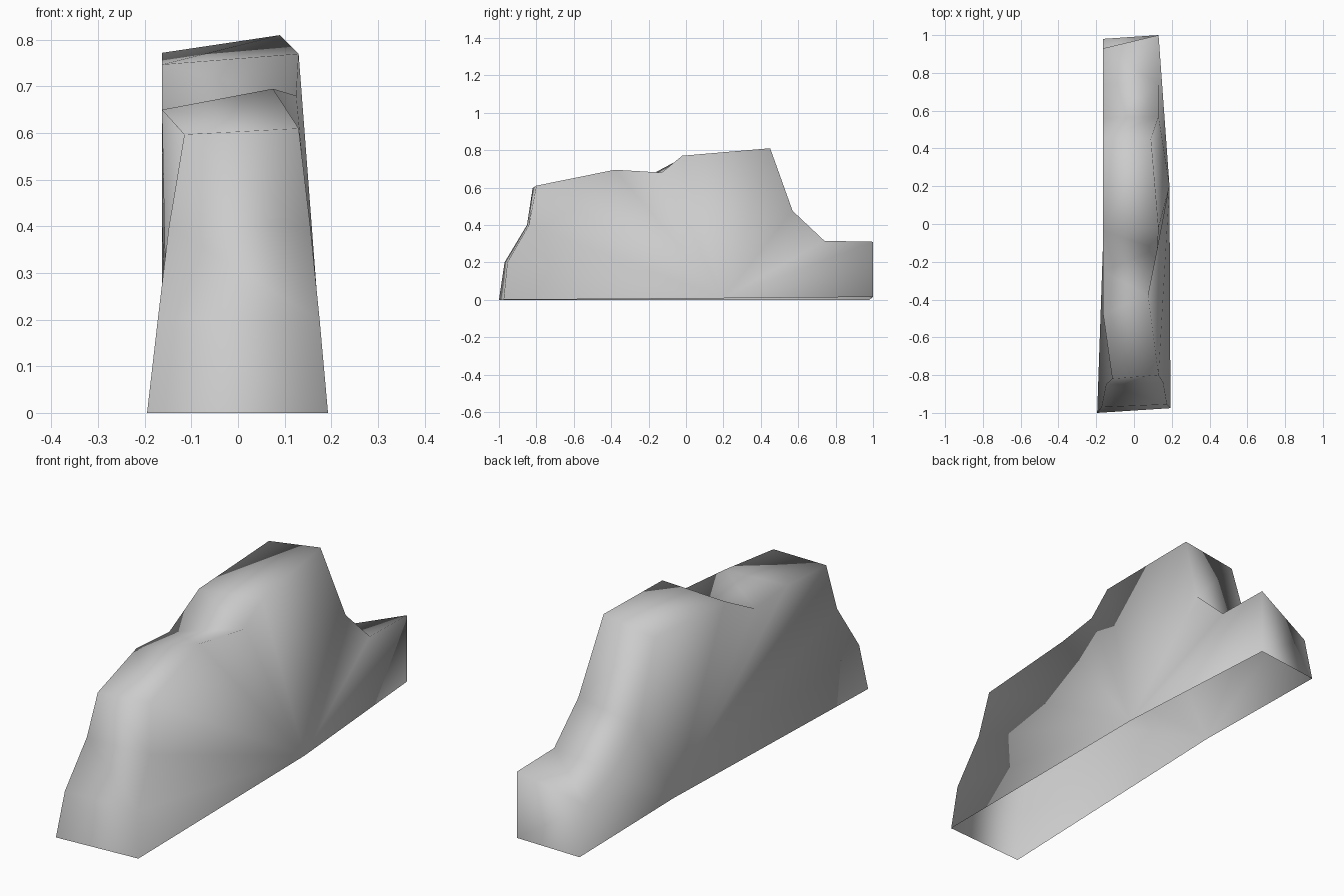
import bpy
import bmesh

default_cube = bpy.data.objects.get("Cube")
if default_cube:
    bpy.data.objects.remove(default_cube, do_unlink=True)


def make_material(name, colour):
    material = bpy.data.materials.new(name)
    material.use_nodes = True
    material.diffuse_color = colour
    for node in material.node_tree.nodes:
        if node.type == "BSDF_PRINCIPLED":
            node.inputs["Base Color"].default_value = colour
            node.inputs["Roughness"].default_value = 0.9
    return material


# Outline of each flank, from the front foot over the crest to the back foot
left_outline = [
    (0.193, -0.975, 0), (0.175, -0.955, 0.2), (0.155, -0.84, 0.4),
    (0.13, -0.8, 0.61), (0.075, -0.38, 0.695), (0.125, -0.13, 0.68),
    (0.13, -0.02, 0.77), (0.09, 0.45, 0.81), (0.13, 0.57, 0.475),
    (0.13, 0.74, 0.315), (0.13, 1, 0.31), (0.13, 1, 0.015),
]
right_outline = [
    (-0.195, -1, 0), (-0.172, -0.97, 0.2), (-0.148, -0.85, 0.4),
    (-0.115, -0.82, 0.597), (-0.163, -0.48, 0.65), (-0.163, -0.25, 0.635),
    (-0.163, -0.04, 0.747), (-0.163, 0.45, 0.772), (-0.163, 0.56, 0.42),
    (-0.163, 0.74, 0.28), (-0.163, 0.93, 0.21), (-0.163, 0.98, 0),
]
# Point on the ground edge of each flank, where the footprint bends
left_foot = (0.188, 0.2, 0.008)
right_foot = (-0.15, 0.3, 0)


def add_flank(bm, outline, foot):
    """Fan one side wall out from its middle foot point."""
    verts = [bm.verts.new(point) for point in outline]
    centre = bm.verts.new(foot)
    for first, second in zip(verts, verts[1:]):
        bm.faces.new((centre, first, second))
    return verts


def build_rock(name, material):
    bm = bmesh.new()
    left = add_flank(bm, left_outline, left_foot)
    right = add_flank(bm, right_outline, right_foot)

    # Front, crest and back bridge the two flanks; the underside stays open
    for i in range(len(left) - 1):
        bm.faces.new((left[i], left[i + 1], right[i + 1], right[i]))
    bmesh.ops.triangulate(bm, faces=[f for f in bm.faces if len(f.verts) > 3])
    bmesh.ops.recalc_face_normals(bm, faces=bm.faces[:])

    # Make sure the shell faces outward, judged by its left flank
    flank_face = next(f for f in bm.faces if all(v.co.x > 0 for v in f.verts))
    if flank_face.normal.x < 0:
        bmesh.ops.reverse_faces(bm, faces=bm.faces[:])
    for face in bm.faces:
        face.smooth = True

    mesh = bpy.data.meshes.new(name)
    bm.to_mesh(mesh)
    bm.free()
    mesh.materials.append(material)
    rock = bpy.data.objects.new(name, mesh)
    bpy.context.scene.collection.objects.link(rock)
    return rock


stone_grey = make_material("stone grey", (0.6, 0.6, 0.6, 1))
build_rock("rock_ridge", stone_grey)
